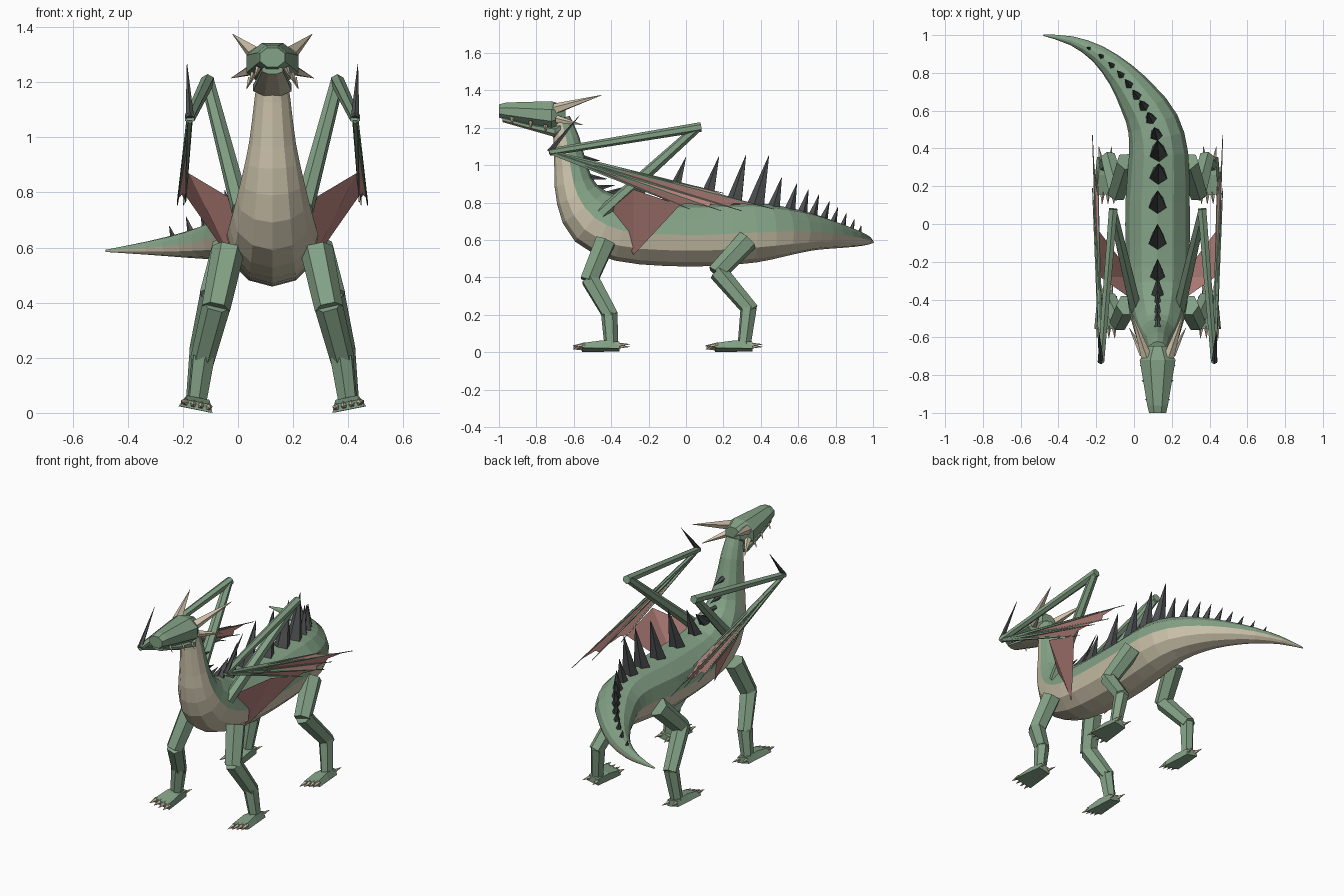
import bpy, bmesh, math
from mathutils import Vector as V, Matrix

cube = bpy.data.objects.get("Cube")
if cube:
    bpy.data.objects.remove(cube)

CX = 0.125  # the body sits off centre because the tail sweeps sideways


def material(name, rgb):
    m = bpy.data.materials.new(name)
    m.use_nodes = True
    m.diffuse_color = (*rgb, 1)
    m.node_tree.nodes["Principled BSDF"].inputs["Base Color"].default_value = (*rgb, 1)
    return m


GREEN = material("scale green", (0.23, 0.36, 0.24))
CREAM = material("belly cream", (0.61, 0.55, 0.41))
BONE = material("horn bone", (0.66, 0.57, 0.42))
RED = material("wing membrane red", (0.5, 0.235, 0.215))
DARK = material("spine charcoal", (0.075, 0.08, 0.082))


def finish(name, bm, *mats):
    bmesh.ops.recalc_face_normals(bm, faces=bm.faces)
    mesh = bpy.data.meshes.new(name)
    bm.to_mesh(mesh)
    bm.free()
    for m in mats:
        mesh.materials.append(m)
    ob = bpy.data.objects.new(name, mesh)
    ob.location.x = CX
    bpy.context.collection.objects.link(ob)
    return ob


def rod(bm, a, b, r1, r2=0.001, sides=6):
    a, b = V(a), V(b)
    d = b - a
    mat = Matrix.Translation((a + b) / 2) @ d.to_track_quat('Z', 'Y').to_matrix().to_4x4()
    bmesh.ops.create_cone(bm, cap_ends=True, segments=sides, radius1=r1, radius2=r2,
                          depth=d.length, matrix=mat)


def loft(bm, rings, rule=lambda j: 0):
    loops = [[bm.verts.new(p) for p in ring] for ring in rings]
    n = len(loops[0])
    for a, b in zip(loops, loops[1:]):
        for j in range(n):
            k = (j + 1) % n
            bm.faces.new((a[j], a[k], b[k], b[j])).material_index = rule(j)
    bm.faces.new(loops[0])
    bm.faces.new(loops[-1])


def side(s, p):
    return V((s * p[0], p[1], p[2]))


# Spine stations from throat to tail tip: x, y, z, half width, half height
SPINE = [(0, -.67, 1.25, .05, .05), (0, -.64, 1.14, .065, .07), (0, -.615, .98, .085, .09),
         (0, -.58, .84, .115, .12), (0, -.49, .72, .145, .165), (0, -.34, .65, .165, .165),
         (0, -.12, .63, .17, .168), (0, .12, .628, .17, .168), (.005, .37, .64, .157, .16),
         (-.025, .53, .645, .138, .132), (-.105, .67, .642, .108, .1),
         (-.195, .79, .627, .078, .073), (-.315, .9, .61, .048, .047),
         (-.455, .97, .598, .024, .024), (-.605, 1.0, .588, .004, .004)]


def spine_at(t):
    """Smooth position, half width and half height at station t."""
    i = min(int(t), len(SPINE) - 2)
    f = t - i
    p = [SPINE[max(0, min(len(SPINE) - 1, i + k))] for k in (-1, 0, 1, 2)]
    return [.5 * (2 * b + (c - a) * f + (2 * a - 5 * b + 4 * c - d) * f * f
                  + (3 * b - a - 3 * c + d) * f ** 3) for a, b, c, d in zip(*p)]


def frame(t):
    last = len(SPINE) - 1
    q = spine_at(t)
    tan = (V(spine_at(min(last, t + .1))[:3]) - V(spine_at(max(0, t - .1))[:3])).normalized()
    s = V((max(tan.y, .1), -tan.x, 0)).normalized()
    return V(q[:3]), tan, s, s.cross(tan), q[3], q[4]


# Body, neck and tail in one loft, belly faces cream
rings = []
for i in range(2 * len(SPINE) - 1):
    c, tan, s, u, w, h = frame(i / 2)
    rings.append([c + s * w * math.cos(j * math.pi / 6) + u * h * math.sin(j * math.pi / 6)
                  for j in range(12)])
bm = bmesh.new()
loft(bm, rings, lambda j: 0 if j < 6 else 1)
finish("body", bm, GREEN, CREAM)

# Dorsal spines, swept backwards: small on the neck, tall on the back, shrinking down the tail
NECK, BACK = (1.7, 2.4, 3.1, 3.7), (4.35, 5.25, 6.1, 6.93, 7.55, 8.05)
TAIL = (8.6, 9.15, 9.6, 10, 10.45, 10.9, 11.35, 11.8, 12.3)
spines = [(t, .1, .02) for t in NECK]
spines += [(t, min(.27, .13 + .07 * i), min(.05, .036 + .007 * i)) for i, t in enumerate(BACK)]
spines += [(t, .165 - .03 * (t - 8.6), .036 - .006 * (t - 8.6)) for t in TAIL]
bm = bmesh.new()
for t, size, radius in spines:
    c, tan, s, u, w, h = frame(t)
    base = c + u * (h - .02)
    rod(bm, base, base + u * size + tan * size * .3, radius, sides=5)
finish("back_spines", bm, DARK)


def head_ring(y, low, high, w):
    return [(w * math.cos((j + .5) * math.pi / 4) * 1.08, y,
             (low + high) / 2 + (high - low) / 2 * math.sin((j + .5) * math.pi / 4) * 1.08)
            for j in range(8)]


# Skull and lower jaw
bm = bmesh.new()
loft(bm, [head_ring(-1.0, 1.255, 1.325, .045), head_ring(-.96, 1.24, 1.335, .055),
          head_ring(-.72, 1.19, 1.342, .095), head_ring(-.645, 1.23, 1.32, .05)])
finish("skull", bm, GREEN)
bm = bmesh.new()
loft(bm, [head_ring(-.98, 1.23, 1.26, .038), head_ring(-.84, 1.19, 1.225, .056),
          head_ring(-.7, 1.15, 1.21, .07), head_ring(-.65, 1.19, 1.24, .04)],
     lambda j: 1 if j in (4, 5, 6) else 0)
finish("jaw", bm, GREEN, CREAM)

# Horns and fangs
horns, fangs = bmesh.new(), bmesh.new()
for s in (1, -1):
    rod(horns, side(s, (.06, -.7, 1.3)), side(s, (.145, -.45, 1.375)), .03, sides=5)
    rod(horns, side(s, (.075, -.69, 1.245)), side(s, (.15, -.55, 1.215)), .022, sides=5)
    for x, y, z in ((.05, -.93, 1.245), (.068, -.83, 1.225), (.078, -.75, 1.205)):
        rod(fangs, side(s, (x, y, z + .01)), side(s, (x + .016, y, z - .03)), .011, sides=4)
finish("horns", horns, BONE)
finish("fangs", fangs, BONE)


def leg(name, s, hip, knee, ankle, sole):
    bm = bmesh.new()
    hip, knee, ankle, sole = (side(s, p) for p in (hip, knee, ankle, sole))
    rod(bm, hip, knee, .06, .052)
    rod(bm, knee + (hip - knee) * .06, ankle, .052, .044)
    rod(bm, ankle + (knee - ankle) * .08, sole, .045, .036)
    finish(name + "_leg", bm, GREEN)
    # Foot tilted with the leg, four claws ahead and two behind
    place = Matrix.Translation((sole.x, sole.y, .02)) @ Matrix.Rotation(-s * .2, 4, 'Y')
    bm = bmesh.new()
    loft(bm, [[(x * w, y, z) for x, z in ((-1, -.008), (1, -.008), (.8, top), (-.8, top))]
              for y, w, top in ((.045, .04, .03), (-.05, .05, .036), (-.155, .06, .02))])
    bm.transform(place)
    finish(name + "_foot", bm, GREEN)
    bm = bmesh.new()
    for x in (-.042, -.014, .014, .042):
        rod(bm, (x, -.14, .01), (x * 1.15, -.205, .006), .015, sides=5)
    for x in (-.025, .025):
        rod(bm, (x, .03, .015), (x * 1.4, .1, .016), .013, sides=5)
    bm.transform(place)
    finish(name + "_claws", bm, BONE)


def wing(name, s):
    shoulder, elbow, wrist = (side(s, p) for p in
                              ((.115, -.45, .74), (.235, .06, 1.2), (.3, -.73, 1.07)))
    tips = [side(s, p) for p in ((.315, .2, .85), (.345, .47, .765), (.322, .3, .755),
                                 (.345, .19, .755), (.315, .02, .765))]
    bm = bmesh.new()
    rod(bm, shoulder, elbow, .036, .025)
    rod(bm, elbow + V((0, .02, .004)), wrist, .026, .02)
    for tip in tips:
        rod(bm, wrist, tip, .012, .002, 5)
    finish(name + "_wing_bones", bm, GREEN)
    bm = bmesh.new()
    rod(bm, wrist, side(s, (.31, -.57, 1.265)), .016, sides=5)
    finish(name + "_wing_claw", bm, DARK)

    # Pleated membrane between fingers, then a folded panel down to the flank
    bm = bmesh.new()
    edge = [wrist.lerp(t, .93) for t in tips]
    tris = []
    for a, b in zip(edge, edge[1:]):
        notch = wrist.lerp((a + b) / 2, .95)
        tris += [(wrist, a, notch), (wrist, notch, b)]
    fold, flank = side(s, (.305, -.28, .87)), side(s, (.128, -.28, .52))
    root = side(s, (.12, -.41, .76))
    tris += [(fold, root, flank), (fold, flank, edge[-1])]
    for tri in tris:
        bm.faces.new([bm.verts.new(p) for p in tri])
    bmesh.ops.remove_doubles(bm, verts=bm.verts, dist=.0001)
    finish(name + "_wing_membrane", bm, RED)


for label, s in (("left", 1), ("right", -1)):
    leg("front_" + label, s, (.16, -.43, .595), (.205, -.52, .38), (.255, -.4, .19), (.275, -.4, .03))
    leg("rear_" + label, s, (.16, .33, .6), (.215, .16, .42), (.26, .35, .22), (.28, .31, .03))
    wing(label, s)
